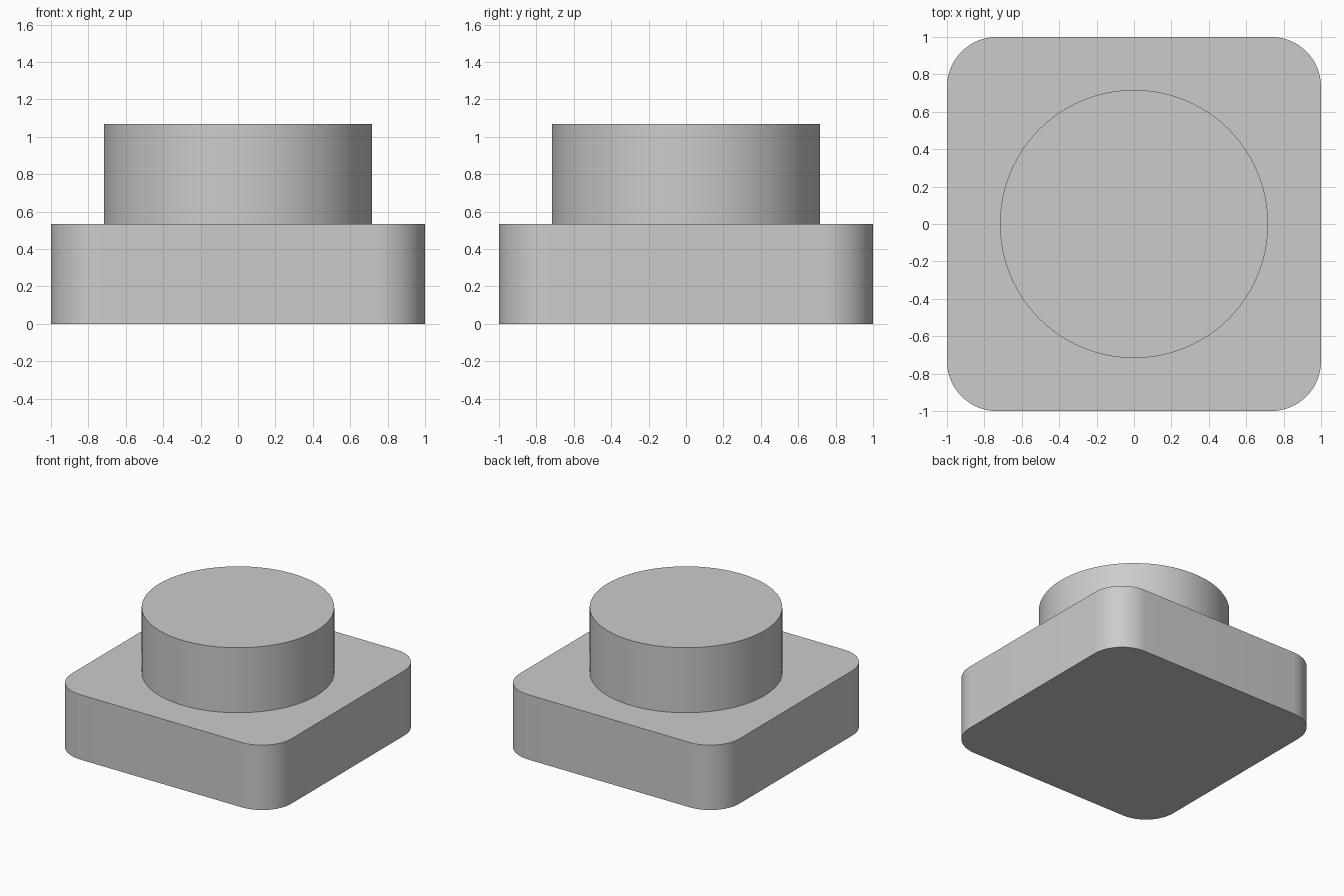
import bpy
import bmesh
import math

cube = bpy.data.objects.get("Cube")
if cube:
    bpy.data.objects.remove(cube, do_unlink=True)

# Single plain grey for the whole model
GREY = (0.6, 0.6, 0.6, 1.0)
grey = bpy.data.materials.new("plain grey")
grey.use_nodes = True
grey.diffuse_color = GREY
grey.node_tree.nodes["Principled BSDF"].inputs["Base Color"].default_value = GREY

HALF = 1.0
CORNER = 0.267
BASE_TOP = 0.533
KNOB_TOP = 1.067
KNOB_RADIUS = 0.717


def rounded_square(half, radius, steps):
    """Outline of a square with round corners, counter-clockwise."""
    points = []
    for quarter in range(4):
        middle = math.radians(45 + 90 * quarter)
        cx = math.copysign(half - radius, math.cos(middle))
        cy = math.copysign(half - radius, math.sin(middle))
        for i in range(steps + 1):
            a = math.radians(90 * (quarter + i / steps))
            points.append((cx + radius * math.cos(a), cy + radius * math.sin(a)))
    return points


def circle(radius, steps):
    angles = [math.tau * i / steps for i in range(steps)]
    return [(radius * math.cos(a), radius * math.sin(a)) for a in angles]


def extrude_outline(name, outline, bottom, top):
    """Solid prism with smooth walls and sharp rims."""
    bm = bmesh.new()
    floor = bm.faces.new([bm.verts.new((x, y, bottom)) for x, y in outline])
    result = bmesh.ops.extrude_face_region(bm, geom=[floor], use_keep_orig=True)
    raised = [g for g in result["geom"] if isinstance(g, bmesh.types.BMVert)]
    bmesh.ops.translate(bm, verts=raised, vec=(0, 0, top - bottom))
    bmesh.ops.recalc_face_normals(bm, faces=bm.faces)
    mesh = bpy.data.meshes.new(name)
    bm.to_mesh(mesh)
    bm.free()
    mesh.materials.append(grey)
    obj = bpy.data.objects.new(name, mesh)
    bpy.context.collection.objects.link(obj)
    bpy.ops.object.select_all(action="DESELECT")
    obj.select_set(True)
    bpy.context.view_layer.objects.active = obj
    bpy.ops.object.shade_smooth_by_angle(angle=math.radians(30))
    return obj


# Rounded square base and the round boss standing on it
extrude_outline("base_block", rounded_square(HALF, CORNER, 16), 0, BASE_TOP)
extrude_outline("round_boss", circle(KNOB_RADIUS, 96), BASE_TOP, KNOB_TOP)
